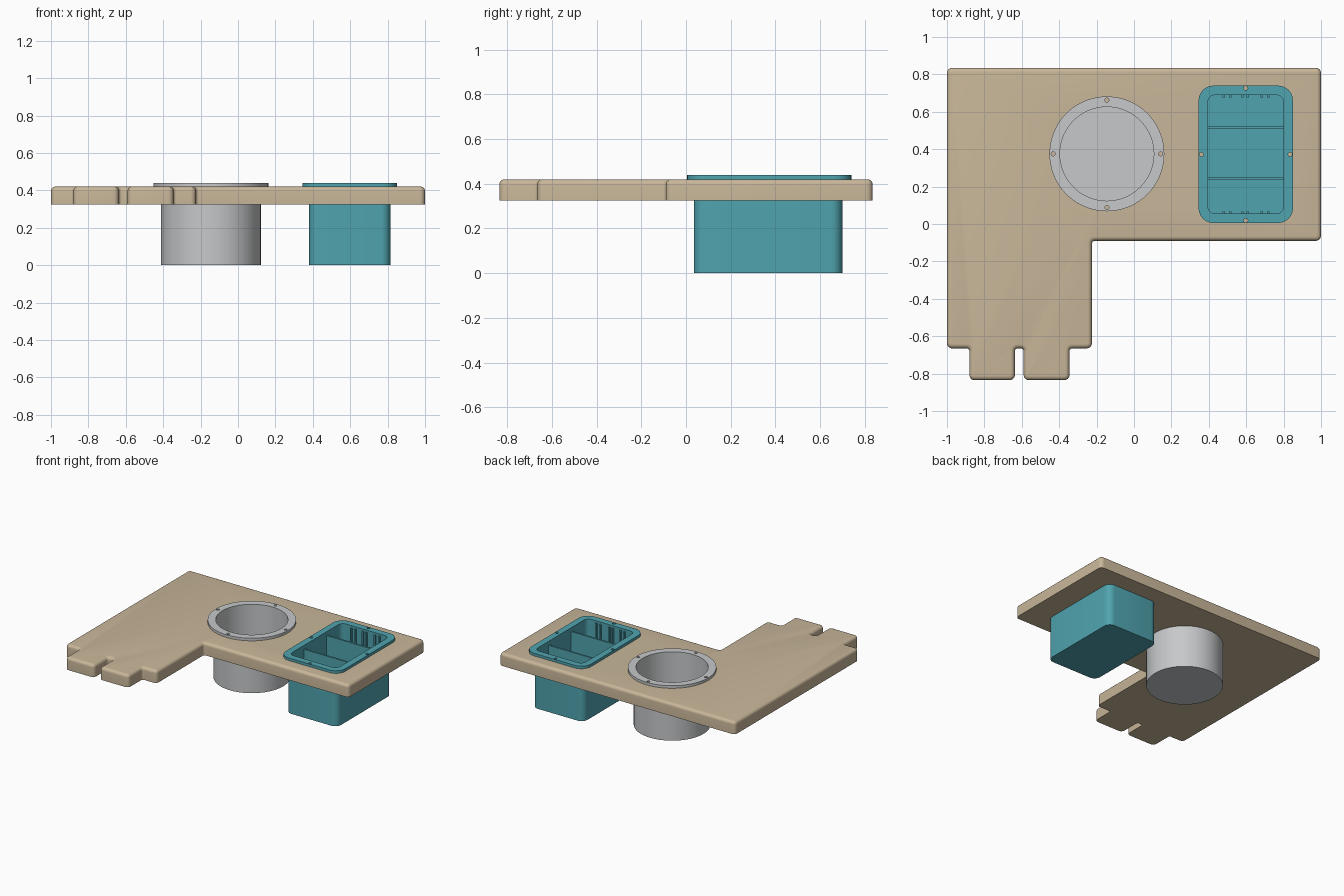
import bpy, bmesh
from math import pi, sin, cos
from mathutils import Vector

if "Cube" in bpy.data.objects:
    bpy.data.objects.remove(bpy.data.objects["Cube"], do_unlink=True)


def material(name, rgb):
    m = bpy.data.materials.new(name)
    m.use_nodes = True
    m.diffuse_color = (*rgb, 1)
    m.node_tree.nodes["Principled BSDF"].inputs["Base Color"].default_value = (*rgb, 1)
    return m


TAN = material("tan board", (0.58, 0.47, 0.32))
TEAL = material("teal plastic", (0.08, 0.37, 0.43))
GREY = material("light grey metal", (0.57, 0.58, 0.59))


def rect(x0, x1, y0, y1):
    return [(x0, y0), (x1, y0), (x1, y1), (x0, y1)]


def rounded(corners, r, inset=0, inner_r=0.015, steps=6):
    """Counter-clockwise right-angled outline with rounded corners."""
    pts = [Vector(c) for c in corners]
    out = []
    for i, p in enumerate(pts):
        d1 = (p - pts[i - 1]).normalized()
        d2 = (pts[(i + 1) % len(pts)] - p).normalized()
        n = Vector((-d1.y, d1.x))
        s = 1 if n.dot(d2) > 0 else -1
        rad = r if s > 0 else inner_r
        centre = p - d1 * rad + n * rad * s
        for k in range(steps + 1):
            t = k / steps * pi / 2
            out.append(centre + (d1 * sin(t) - n * s * cos(t)) * (rad - s * inset))
    return out


def circle(centre, r, n=72):
    return [Vector(centre) + Vector((cos(2 * pi * k / n), sin(2 * pi * k / n))) * r
            for k in range(n)]


def loft(name, rings, mat):
    """Closed solid through (outline, height) rings of equal count."""
    bm = bmesh.new()
    loops = [[bm.verts.new((p.x, p.y, z)) for p in ring] for ring, z in rings]
    for a, b in zip(loops, loops[1:]):
        for i in range(len(a)):
            j = (i + 1) % len(a)
            bm.faces.new((a[i], a[j], b[j], b[i]))
    bm.faces.new(loops[0][::-1])
    bm.faces.new(loops[-1])
    bmesh.ops.recalc_face_normals(bm, faces=bm.faces)
    me = bpy.data.meshes.new(name)
    bm.to_mesh(me)
    bm.free()
    me.materials.append(mat)
    ob = bpy.data.objects.new(name, me)
    bpy.context.collection.objects.link(ob)
    return ob


def activate(ob):
    bpy.ops.object.select_all(action="DESELECT")
    ob.select_set(True)
    bpy.context.view_layer.objects.active = ob


def cut(ob, ring, z0, z1):
    """Cut a prism out of an object."""
    cutter = loft("cutter", [(ring, z0), (ring, z1)], ob.data.materials[0])
    cutter.hide_render = True
    mod = ob.modifiers.new("cut", "BOOLEAN")
    mod.operation, mod.solver, mod.object = "DIFFERENCE", "EXACT", cutter
    activate(ob)
    bpy.ops.object.modifier_apply(modifier=mod.name)
    bpy.data.objects.remove(cutter, do_unlink=True)


def smooth(ob):
    activate(ob)
    bpy.ops.object.shade_smooth_by_angle(angle=pi / 6)


TOP, UNDER, RIM = 0.42, 0.325, 0.44

# Board: L-shaped panel with two tabs and a rounded top edge
outline = [(-1, -0.665), (-0.88, -0.665), (-0.88, -0.835), (-0.637, -0.835),
           (-0.637, -0.665), (-0.59, -0.665), (-0.59, -0.835), (-0.345, -0.835),
           (-0.345, -0.665), (-0.225, -0.665), (-0.225, -0.09), (1, -0.09),
           (1, 0.835), (-1, 0.835)]
FILLET = 0.023
rings = [(rounded(outline, 0.028), UNDER)]
for k in range(6):
    t = k / 5 * pi / 2
    rings.append((rounded(outline, 0.028, FILLET * (1 - cos(t))),
                  TOP - FILLET * (1 - sin(t))))
board = loft("board", rings, TAN)

# Round bowl with a flange
C = (-0.145, 0.375)
bowl_body = circle(C, 0.267)
bowl = loft("round_bowl", [
    (bowl_body, 0), (bowl_body, TOP), (circle(C, 0.307), TOP), (circle(C, 0.307), RIM),
    (circle(C, 0.251), RIM), (circle(C, 0.251), 0.015)], GREY)

# Rectangular tray with a flange
tray_body = rounded(rect(0.38, 0.815, 0.035, 0.7), 0.05)
flange = rounded(rect(0.345, 0.85, 0.005, 0.74), 0.08)
cavity = rounded(rect(0.395, 0.8, 0.055, 0.69), 0.04)
tray = loft("tray", [(tray_body, 0), (tray_body, TOP), (flange, TOP), (flange, RIM),
                     (cavity, RIM), (cavity, 0.015)], TEAL)

# Openings in the board
cut(board, bowl_body, 0, 1)
cut(board, tray_body, 0, 1)

# Screw holes through both flanges
for ob, (cx, cy), dx, dy in ((bowl, C, 0.287, 0.287), (tray, (0.5975, 0.3725), 0.237, 0.354)):
    for sx, sy in ((1, 0), (-1, 0), (0, 1), (0, -1)):
        hole = circle((cx + sx * dx, cy + sy * dy), 0.011, 16)
        cut(ob, hole, TOP - 0.01, RIM + 0.01)

for ob in (board, bowl, tray):
    smooth(ob)


def box(name, x0, x1, y0, y1, z0, z1):
    ring = [Vector(p) for p in rect(x0, x1, y0, y1)]
    return loft(name, [(ring, z0), (ring, z1)], TEAL)


# Dividers across the tray
for label, y in (("front", 0.241), ("back", 0.516)):
    box(label + "_divider", 0.393, 0.802, y - 0.007, y + 0.007, 0.01, 0.41)

# Paired guide ribs on the end walls
for i, x in enumerate((0.48, 0.515, 0.58, 0.608, 0.683, 0.718)):
    box(f"front_rib_{i}", x - 0.006, x + 0.006, 0.053, 0.068, 0.01, 0.425)
    box(f"back_rib_{i}", x - 0.006, x + 0.006, 0.677, 0.692, 0.01, 0.425)
